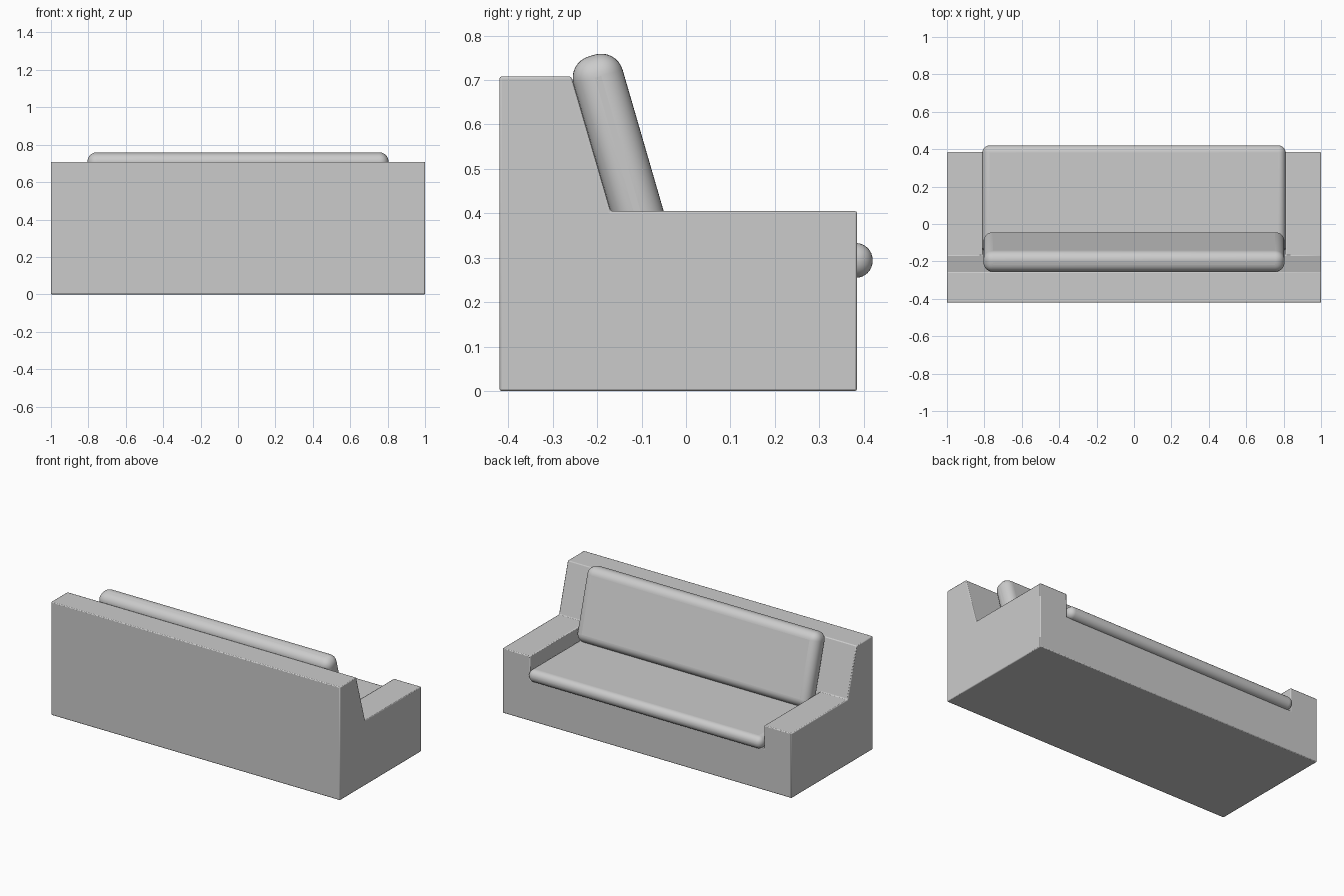
import bpy, bmesh, math

if "Cube" in bpy.data.objects:
    bpy.data.objects.remove(bpy.data.objects["Cube"])

def extrude_profile(name, pts, half_width):
    """Prism from a (y, z) outline, centred on x = 0."""
    bm = bmesh.new()
    face = bm.faces.new([bm.verts.new((-half_width, y, z)) for y, z in pts])
    ext = bmesh.ops.extrude_face_region(bm, geom=[face])
    moved = [v for v in ext['geom'] if isinstance(v, bmesh.types.BMVert)]
    bmesh.ops.translate(bm, verts=moved, vec=(2 * half_width, 0, 0))
    bmesh.ops.recalc_face_normals(bm, faces=bm.faces)
    mesh = bpy.data.meshes.new(name)
    bm.to_mesh(mesh)
    bm.free()
    ob = bpy.data.objects.new(name, mesh)
    bpy.context.collection.objects.link(ob)
    return ob

def soften(ob, width, segments, angle=40):
    """Rounded edges with smooth shading."""
    bev = ob.modifiers.new("round", 'BEVEL')
    bev.width, bev.segments = width, segments
    bev.limit_method = 'ANGLE'
    bev.angle_limit = math.radians(10)
    bpy.ops.object.select_all(action='DESELECT')
    ob.select_set(True)
    bpy.context.view_layer.objects.active = ob
    bpy.ops.object.shade_smooth_by_angle(angle=math.radians(angle))

def cushion(name, center, size, radius, tilt=0.0):
    bpy.ops.mesh.primitive_cube_add(size=1, location=center)
    ob = bpy.context.object
    ob.name = name
    ob.scale = size
    bpy.ops.object.transform_apply(location=False, rotation=False, scale=True)
    ob.rotation_euler.x = tilt
    soften(ob, radius, 8)
    return ob

# leaning inner face of the backrest
def lean(z):
    return -0.17 - (z - 0.405) * 0.088 / 0.303

# frame: base, arms and backrest as one block with the seat well cut out
frame = extrude_profile("sofa_frame", [
    (-0.42, 0), (0.385, 0), (0.385, 0.405),
    (lean(0.405), 0.405), (lean(0.708), 0.708), (-0.42, 0.708)], 1.0)
well = extrude_profile("seat_well_cutter", [
    (lean(0.26), 0.26), (0.6, 0.26), (0.6, 0.6), (lean(0.405), 0.6),
    (lean(0.405), 0.405)], 0.81)
well.hide_render = True
cut = frame.modifiers.new("seat_well", 'BOOLEAN')
cut.operation, cut.object, cut.solver = 'DIFFERENCE', well, 'EXACT'
bpy.context.view_layer.objects.active = frame
bpy.ops.object.modifier_apply(modifier=cut.name)
bpy.data.objects.remove(well)
soften(frame, 0.005, 2)

# seat cushion with a rounded front roll
cushion("seat_cushion", (0, 0.13, 0.294), (1.62, 0.58, 0.078), 0.0375)

# leaning back cushion
tilt = math.atan2(0.088, 0.303)
length, thick, low = 0.447, 0.115, 0.31
n = (math.cos(tilt), math.sin(tilt))
up = (-math.sin(tilt), math.cos(tilt))
cy = lean(low) + n[0] * thick / 2 + up[0] * length / 2
cz = low + n[1] * thick / 2 + up[1] * length / 2
cushion("back_cushion", (0, cy, cz), (1.61, thick, length), 0.05, tilt)
